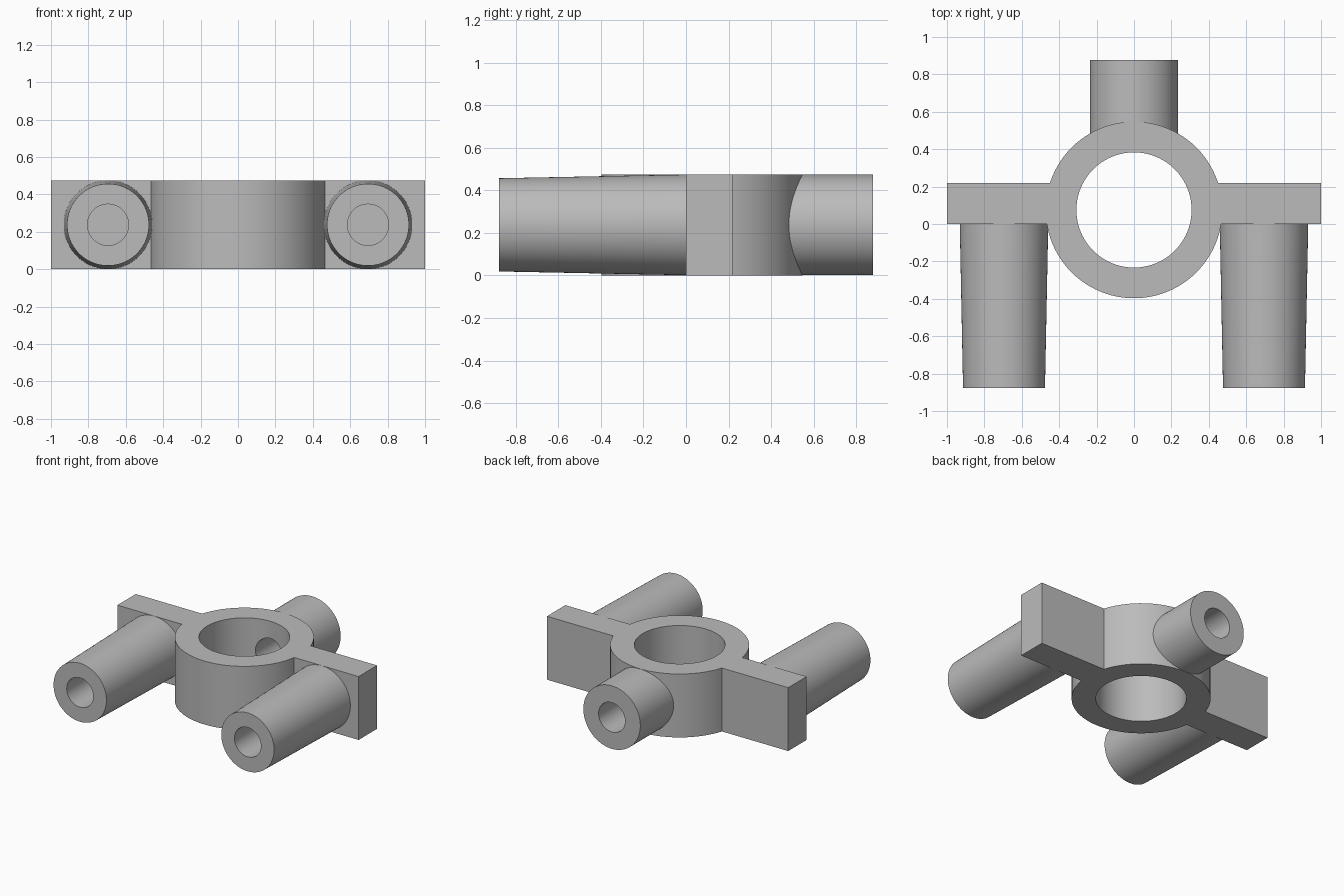
import bpy, bmesh, math
from mathutils import Matrix

cube = bpy.data.objects.get("Cube")
if cube:
    bpy.data.objects.remove(cube)

SEGMENTS = 96
HEIGHT = 0.475
MID = HEIGHT / 2
BORE = 0.11
ALONG_Y = Matrix.Rotation(-math.pi / 2, 4, 'X')

grey = bpy.data.materials.new("plain grey")
grey.use_nodes = True
color = (0.5, 0.5, 0.5, 1)
grey.diffuse_color = color
grey.node_tree.nodes["Principled BSDF"].inputs["Base Color"].default_value = color


def finish(name, bm, matrix=Matrix()):
    bm.transform(matrix)
    bmesh.ops.recalc_face_normals(bm, faces=bm.faces)
    mesh = bpy.data.meshes.new(name)
    bm.to_mesh(mesh)
    bm.free()
    mesh.materials.append(grey)
    obj = bpy.data.objects.new(name, mesh)
    bpy.context.collection.objects.link(obj)
    return obj


def activate(obj):
    bpy.ops.object.select_all(action='DESELECT')
    obj.select_set(True)
    bpy.context.view_layer.objects.active = obj


def smooth(obj):
    activate(obj)
    bpy.ops.object.shade_smooth_by_angle(angle=math.radians(30))


def tube(name, inner, start_radius, end_radius, start, end, matrix):
    """Hollow round part, running along its local z."""
    profile = [(inner, start), (start_radius, start), (end_radius, end), (inner, end)]
    bm = bmesh.new()
    rings = []
    for i in range(SEGMENTS):
        a = math.tau * i / SEGMENTS
        rings.append([bm.verts.new((r * math.cos(a), r * math.sin(a), h)) for r, h in profile])
    for i, ring in enumerate(rings):
        following = rings[(i + 1) % SEGMENTS]
        for j in range(4):
            k = (j + 1) % 4
            bm.faces.new((ring[j], following[j], following[k], ring[k]))
    return finish(name, bm, matrix)


# Central collar
collar = tube("collar", 0.308, 0.472, 0.472, 0, HEIGHT, Matrix.Translation((0, 0.075, 0)))

# Rear spigot, whose bore opens into the collar
spigot = tube("rear_spigot", BORE, 0.236, 0.236, 0.42, 0.878,
              Matrix.Translation((0, 0, MID)) @ ALONG_Y)
smooth(spigot)

bm = bmesh.new()
bmesh.ops.create_cone(bm, cap_ends=True, segments=SEGMENTS, radius1=BORE, radius2=BORE, depth=0.5)
cutter = finish("bore_cutter", bm, Matrix.Translation((0, 0.45, MID)) @ ALONG_Y)
cutter.hide_render = True
cut = collar.modifiers.new("spigot bore", 'BOOLEAN')
cut.operation = 'DIFFERENCE'
cut.solver = 'EXACT'
cut.object = cutter
activate(collar)
bpy.ops.object.modifier_apply(modifier=cut.name)
bpy.data.objects.remove(cutter)
smooth(collar)

# Side arms and tapered front pegs
for side, sign in (("left", 1), ("right", -1)):
    bm = bmesh.new()
    bmesh.ops.create_cube(bm, size=1)
    finish(side + "_arm", bm, Matrix.Translation((sign * 0.7, 0.109, MID))
           @ Matrix.Diagonal((0.6, 0.218, HEIGHT, 1)))
    peg = tube(side + "_peg", BORE, 0.219, 0.237, -0.878, 0.02,
               Matrix.Translation((sign * 0.695, 0, MID)) @ ALONG_Y)
    smooth(peg)
